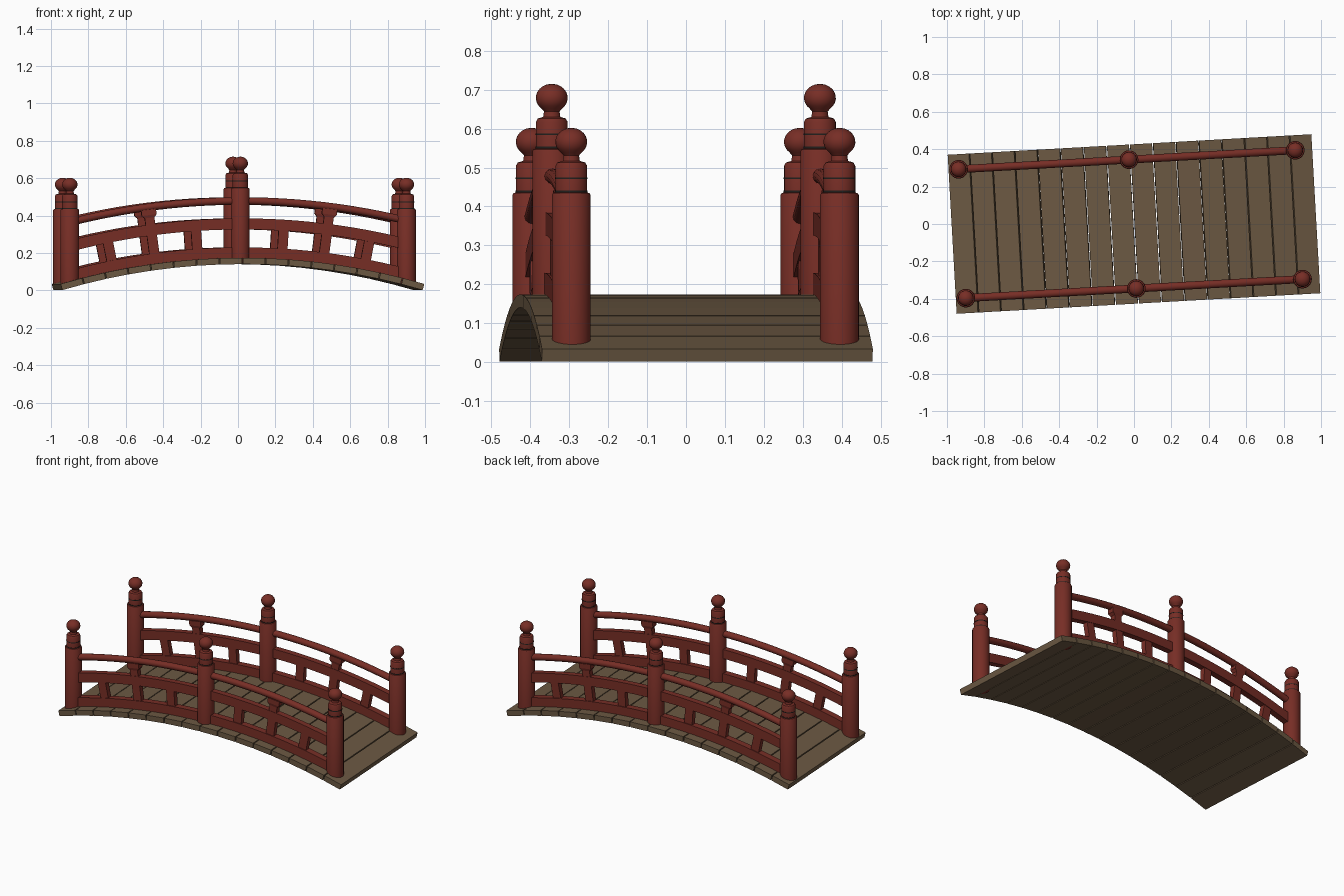
import bpy, bmesh, math
from mathutils import Matrix

if "Cube" in bpy.data.objects:
    bpy.data.objects.remove(bpy.data.objects["Cube"])

TURN = Matrix.Rotation(math.radians(3.23), 4, 'Z')
T = 0.034               # plank thickness
R = 3.454               # radius of the deck's walking surface
TOP = 0.174             # height of the deck crown
HALF = 0.2866           # half angle of the deck arc
SIDE = 0.345            # railing offset from the centre line
POSTS = [-0.92, -0.007, 0.883]


def material(name, rgb):
    m = bpy.data.materials.new(name)
    m.diffuse_color = (*rgb, 1)
    m.use_nodes = True
    m.node_tree.nodes["Principled BSDF"].inputs["Base Color"].default_value = m.diffuse_color
    return m


RED = material("red lacquer", (0.185, 0.027, 0.019))
WOOD = material("weathered wood", (0.150, 0.100, 0.056))
DARK = material("dark band", (0.015, 0.014, 0.012))


def finish(name, bm, mat, smooth=False):
    bmesh.ops.recalc_face_normals(bm, faces=bm.faces)
    bm.transform(TURN)
    me = bpy.data.meshes.new(name)
    bm.to_mesh(me)
    bm.free()
    me.materials.append(mat)
    ob = bpy.data.objects.new(name, me)
    bpy.context.collection.objects.link(ob)
    if smooth:
        bpy.ops.object.select_all(action='DESELECT')
        ob.select_set(True)
        bpy.context.view_layer.objects.active = ob
        bpy.ops.object.shade_smooth_by_angle(angle=math.radians(35))
    return ob


def arc(a, h):
    """Point on the arch at angle a, height h above the deck surface."""
    return (R + h) * math.sin(a), (R + h) * math.cos(a) - R + TOP


def loft(bm, rings):
    """Skin closed rings of points and cap both ends."""
    vs = [[bm.verts.new(p) for p in ring] for ring in rings]
    n = len(vs[0])
    for r0, r1 in zip(vs, vs[1:]):
        for i in range(n):
            j = (i + 1) % n
            bm.faces.new((r0[i], r0[j], r1[j], r1[i]))
    bm.faces.new(vs[0])
    bm.faces.new(vs[-1])


def sweep(name, section, a0, a1, segs, y0):
    """Sweep a (y, h) section along the arch."""
    bm = bmesh.new()
    rings = []
    for k in range(segs + 1):
        a = a0 + (a1 - a0) * k / segs
        rings.append([(arc(a, h)[0], y0 + y, arc(a, h)[1]) for y, h in section])
    loft(bm, rings)
    return finish(name, bm, RED, True)


def upright(name, a, y0, levels):
    """Radial block: levels are (height, half width, half depth)."""
    bm = bmesh.new()
    c, s = math.cos(a), math.sin(a)
    rings = []
    for h, w, d in levels:
        x, z = arc(a, h)
        rings.append([(x + u * w * c, y0 + v * d, z - u * w * s)
                      for u, v in ((-1, -1), (1, -1), (1, 1), (-1, 1))])
    loft(bm, rings)
    return finish(name, bm, RED)


def lathe(name, profile, x, y, z, mat, n=24):
    bm = bmesh.new()
    loft(bm, [[(x + r * math.cos(2 * math.pi * i / n),
                y + r * math.sin(2 * math.pi * i / n), z + h)
               for i in range(n)] for r, h in profile])
    return finish(name, bm, mat, True)


# deck planks, each a flat board tangent to the arch
N = 16
for k in range(N):
    pitch = 2 * HALF / N
    a = -HALF + pitch * (k + 0.5)
    hw = R * math.tan(pitch / 2) - 0.003
    c, s = math.cos(a), math.sin(a)
    bm = bmesh.new()
    rings = []
    for y in (-0.4257, 0.4257):
        ring = []
        for u, h in ((-hw, -T), (hw, -T), (hw, 0), (-hw, 0)):
            x, z = arc(a, h)
            ring.append((x + u * c, y, z - u * s))
        rings.append(ring)
    loft(bm, rings)
    finish(f"deck_plank_{k + 1}", bm, WOOD)

# turned post with collar and ball finial
BALL = [(0.041 * math.cos(t), 0.510 + 0.036 * math.sin(t))
        for t in (math.radians(d) for d in range(-50, 86, 15))]
POST = [(0.05, -0.022), (0.05, 0.373), (0.047, 0.378), (0.041, 0.380),
        (0.041, 0.448), (0.036, 0.457), (0.022, 0.461), (0.020, 0.475)] + BALL

RAIL = [(0.021 * math.cos(i * math.pi / 6), 0.304 + 0.020 * math.sin(i * math.pi / 6))
        for i in range(12)]


def box_section(half, h0, h1):
    return [(-half, h0), (half, h0), (half, h1), (-half, h1)]


for side, y in (("front", -SIDE), ("back", SIDE)):
    # posts and their dark bands
    for i, x in enumerate(POSTS):
        z = 0.169 if i == 1 else 0.056
        lathe(f"{side}_post_{i + 1}", POST, x, y, z, RED)
        for j, h in enumerate((0.380, 0.414)):
            lathe(f"{side}_post_{i + 1}_band_{j + 1}",
                  [(0.0418, h), (0.0418, h + 0.005)], x, y, z, DARK)

    for i in range(2):
        xa, xb = POSTS[i], POSTS[i + 1]
        tag = f"{side}_{'left' if i == 0 else 'right'}"
        # round handrail, middle beam and curb beam
        for part, sec, h in (("handrail", RAIL, 0.304),
                             ("middle_beam", box_section(0.019, 0.152, 0.211), 0.18),
                             ("curb_beam", box_section(0.021, -0.004, 0.056), 0.03)):
            sweep(f"{tag}_{part}", sec, math.asin(xa / (R + h)),
                  math.asin(xb / (R + h)), 12, y)
        # balusters between the beams
        a0, a1 = math.asin(xa / (R + 0.05)), math.asin(xb / (R + 0.05))
        for j in (1, 2, 3):
            upright(f"{tag}_baluster_{j}", a0 + (a1 - a0) * j / 4, y,
                    [(0.05, 0.027, 0.016), (0.157, 0.027, 0.016)])
        # flared bracket under the handrail
        upright(f"{tag}_rail_bracket", (a0 + a1) / 2, y,
                [(0.205, 0.026, 0.017), (0.247, 0.026, 0.017),
                 (0.262, 0.040, 0.021), (0.292, 0.040, 0.021)])
